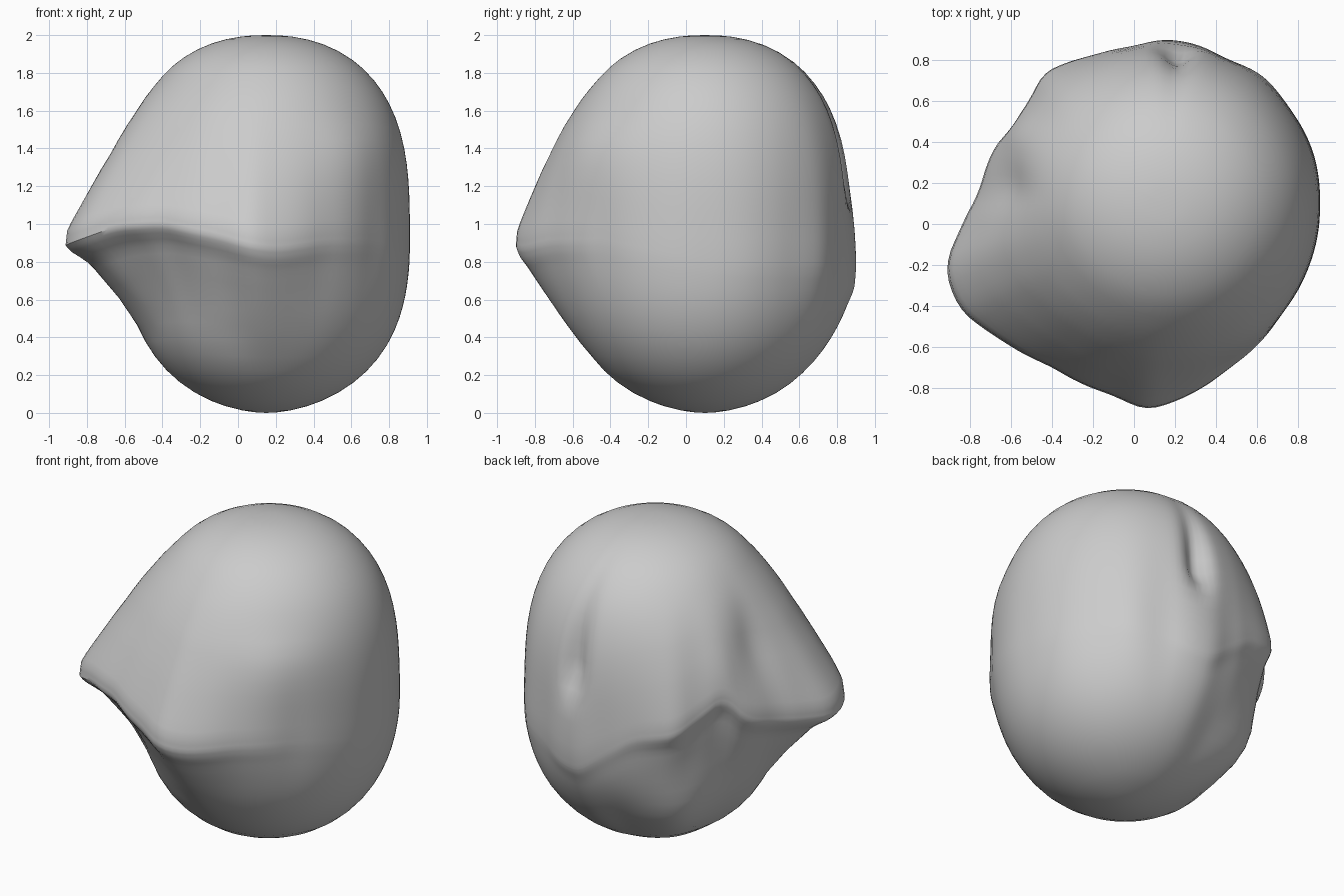
import bpy, bmesh
from math import radians, cos, sin, exp

if "Cube" in bpy.data.objects:
    bpy.data.objects.remove(bpy.data.objects["Cube"])

# Lumpy body: a rounded core plus a flared, draped hem that varies around it
CX, CY, SEG = 0.15, 0.10, 144

# hem: angle, outer radius, height of the hem edge
HEM = [(0, .76, .8), (19, .77, .78), (38, .77, .78), (53, .79, .78), (67, .77, .74),
       (79, .80, .68), (90, .81, .66), (101, .785, .78), (116, .805, .93), (133, .87, .98),
       (142, .83, 1.06), (154, .86, 1.17), (163, .88, 1.0), (177, .91, .94),
       (188.5, 1.02, .90), (196, 1.12, .88), (207, 1.13, .91), (219, 1.045, .98),
       (235, .97, 1.0), (255, .97, .93), (265, 1.015, .88), (273, .97, .86),
       (291, .865, .9), (316, .785, .9), (337, .77, .85), (360, .76, .8)]
RADII = [(a, r) for a, r, h in HEM]
HEIGHTS = [(a, h) for a, r, h in HEM]
# flare strength above (fraction of way to shoulder) and below (distance under hem)
ABOVE = [(0, 1), (.1, .97), (.35, .62), (.58, .33), (.82, .11), (1, 0)]
BELOW = [(0, 1), (.03, .93), (.06, .79), (.1, .62), (.2, .39), (.3, .18), (.45, 0)]
GENTLE = [(0, 1), (.05, .93), (.1, .78), (.2, .55), (.3, .34), (.42, .15), (.55, 0)]
# where the hem has no sharp undercut (front and right side)
SOFTNESS = [(0, 1), (60, 1), (78, 0), (225, 0), (268, 1), (360, 1)]
# folds pressed in: angle, width, height, spread up, spread down, depth (negative bulges)
FOLDS = [(85, 6, 1.25, .35, .12, .08), (174, 10, 1.4, .22, .22, .04),
         (153, 7, 1.12, .15, .15, .02), (308, 22, 1.4, .14, .3, -.03),
         (137, 14, .35, .3, .2, -.05), (105, 13, .3, .2, .2, .025), (170, 14, .3, .2, .2, .02)]


def lerp_table(table, x):
    for (a, u), (b, v) in zip(table, table[1:]):
        if x <= b:
            return u + (v - u) * max(0, x - a) / (b - a)
    return table[-1][1]


def soft(table, a):
    # averaged lookup around the circle, to round the corners
    return sum(lerp_table(table, (a + d) % 360) for d in (-3, 0, 3)) / 3


def core(z):
    # rounded capsule, slightly more pointed at the bottom
    t = min(1, abs(z - 1))
    if z > 1:
        return .755 * (1 - t ** 2.8) ** .45
    return .755 * (1 - t ** 3) ** .55


def radius(a, z, hem):
    flare = soft(RADII, a) - .755
    if z >= hem:
        w = lerp_table(ABOVE, (z - hem) / (1.75 - hem))
    else:
        k = lerp_table(SOFTNESS, a)
        w = (1 - k) * lerp_table(BELOW, hem - z) + k * lerp_table(GENTLE, hem - z)
    r = core(z) + flare * w
    for fa, fw, fz, up, down, depth in FOLDS:
        s = up if z > fz else down
        fade = min(1, z * 8, (2 - z) * 8)
        r -= fade * depth * exp(-((a - fa) / fw) ** 2 - ((z - fz) / s) ** 2)
    return r


# ring positions: rows below and above the hem follow its wave
LOW = [.004, .015, .04, .07, .12, .18, .25, .33, .42, .51, .6, .68, .75, .81, .86, .9, .93, .96, .98, 1]
HIGH = [.02, .04, .07, .11, .16, .22, .29, .36, .43, .5, .57, .64, .7, .75, .8, .85, .89, .93,
        .96, .98, .993, .998]

bm = bmesh.new()
rings = []
for part, levels in (("low", LOW), ("high", HIGH)):
    for s in levels:
        ring = []
        for i in range(SEG):
            a = 360 * i / SEG
            hem = soft(HEIGHTS, a)
            # the wave fades out towards the poles
            if part == "low":
                z = s * (.9 + (hem - .9) * s)
            else:
                z = hem + (2 - hem) * s
            r = radius(a, z, hem)
            ring.append(bm.verts.new((CX + r * cos(radians(a)), CY + r * sin(radians(a)), z)))
        rings.append(ring)
for lo, hi in zip(rings, rings[1:]):
    for i in range(SEG):
        j = (i + 1) % SEG
        bm.faces.new((lo[i], lo[j], hi[j], hi[i]))
# close the poles
bottom = bm.verts.new((CX, CY, 0))
top = bm.verts.new((CX, CY, 2))
for i in range(SEG):
    j = (i + 1) % SEG
    bm.faces.new((bottom, rings[0][j], rings[0][i]))
    bm.faces.new((top, rings[-1][i], rings[-1][j]))
bmesh.ops.recalc_face_normals(bm, faces=bm.faces)

mesh = bpy.data.meshes.new("draped_body")
bm.to_mesh(mesh)
bm.free()
body = bpy.data.objects.new("draped_body", mesh)
bpy.context.collection.objects.link(body)
bpy.context.view_layer.objects.active = body
body.select_set(True)
bpy.ops.object.shade_smooth_by_angle(angle=radians(40))
